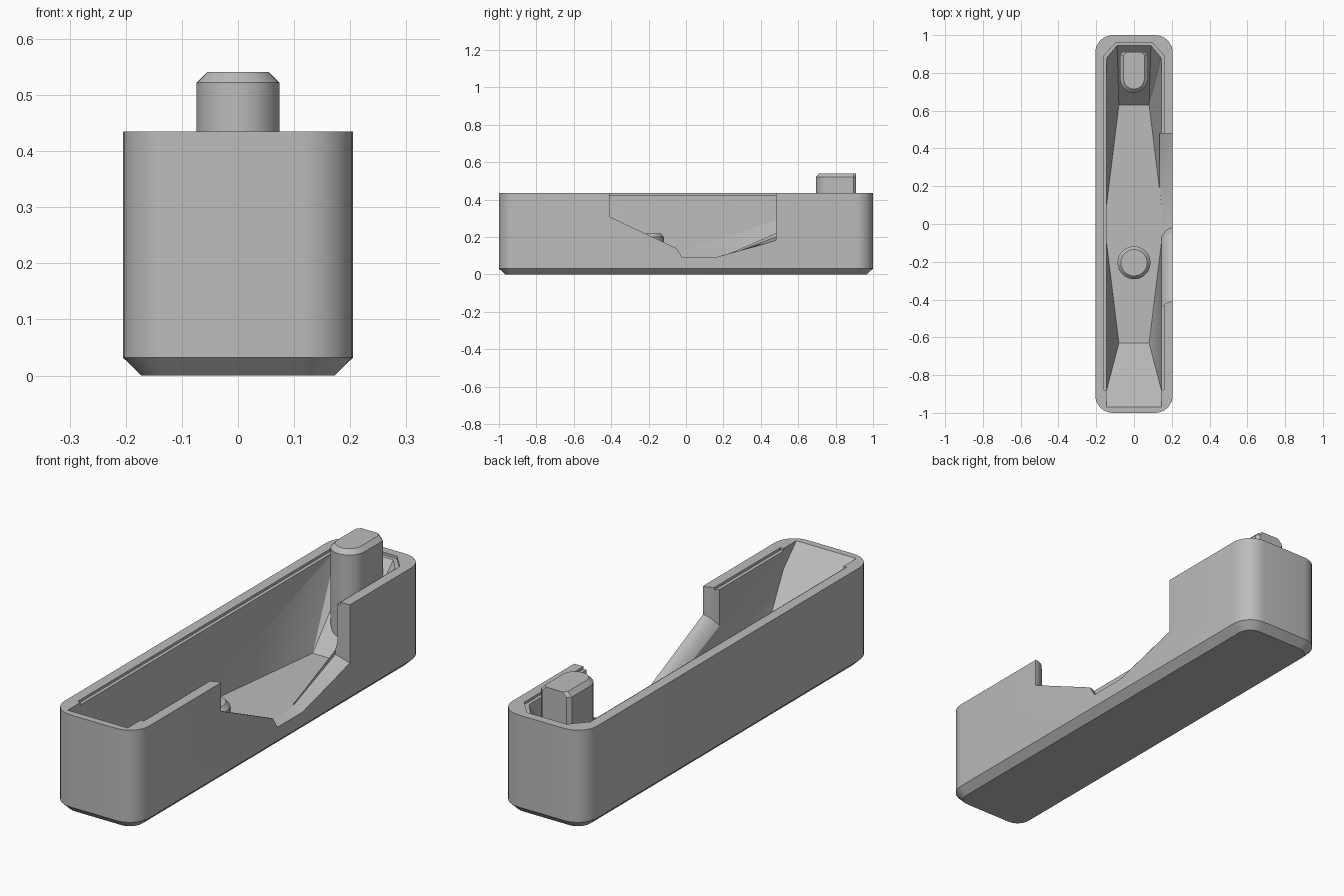
import bpy, bmesh, math

cube = bpy.data.objects.get("Cube")
if cube:
    bpy.data.objects.remove(cube, do_unlink=True)

grey = bpy.data.materials.new("light grey")
grey.use_nodes = True
colour = (0.5, 0.5, 0.5, 1)
grey.diffuse_color = colour
grey.node_tree.nodes["Principled BSDF"].inputs["Base Color"].default_value = colour


def finish(name, bm):
    bmesh.ops.recalc_face_normals(bm, faces=bm.faces)
    mesh = bpy.data.meshes.new(name)
    bm.to_mesh(mesh)
    bm.free()
    mesh.materials.append(grey)
    ob = bpy.data.objects.new(name, mesh)
    bpy.context.collection.objects.link(ob)
    return ob


def loft(name, rings):
    """Skin a stack of rings with equal point counts and cap both ends."""
    bm = bmesh.new()
    loops = [[bm.verts.new(p) for p in ring] for ring in rings]
    n = len(loops[0])
    for a, b in zip(loops, loops[1:]):
        for i in range(n):
            j = (i + 1) % n
            bm.faces.new((a[i], a[j], b[j], b[i]))
    bm.faces.new(loops[0])
    bm.faces.new(loops[-1])
    return finish(name, bm)


def hull(name, points):
    bm = bmesh.new()
    for p in points:
        bm.verts.new(p)
    bmesh.ops.convex_hull(bm, input=bm.verts)
    return finish(name, bm)


def mirrored(points):
    return [(s * x, y, z) for x, y, z in points for s in (1, -1)]


def rounded_rect(hx, hy, r, z, steps=8):
    ring = []
    for k, (sx, sy) in enumerate([(1, 1), (-1, 1), (-1, -1), (1, -1)]):
        for i in range(steps + 1):
            a = math.pi / 2 * (k + i / steps)
            ring.append((sx * (hx - r) + r * math.cos(a), sy * (hy - r) + r * math.sin(a), z))
    return ring


def post_ring(hw, front, back, z, corner=0.015, steps=16):
    """U-shaped outline: round at the front, flat with cut corners at the back."""
    ring = [(hw - corner, back, z), (-hw + corner, back, z), (-hw, back - corner, z)]
    for i in range(steps + 1):
        a = math.pi * (1 + i / steps)
        ring.append((hw * math.cos(a), front + hw + hw * math.sin(a), z))
    return ring + [(hw, back - corner, z)]


def circle(r, y, z, n=40):
    return [(r * math.cos(math.tau * i / n), y + r * math.sin(math.tau * i / n), z) for i in range(n)]


TOP, FLOOR = 0.435, 0.09

# Outer shell with a chamfered underside
body = loft("tray_body", [rounded_rect(0.172, 0.967, 0.06, 0),
                          rounded_rect(0.205, 1, 0.093, 0.032),
                          rounded_rect(0.205, 1, 0.093, TOP)])

# Hopper-shaped cavity, extended a little above the rim
cavity = hull("cavity_cutter", mirrored(
    [(0.145, -0.97, z) for z in (TOP, 0.5)] + [(0.145, 0.89, z) for z in (TOP, 0.5)]
    + [(0.09, 0.955, z) for z in (TOP, 0.5)]
    + [(0.145, -0.88, 0.344), (0.08, -0.63, FLOOR), (0.145, -0.1, FLOOR),
       (0.145, 0.1, FLOOR), (0.08, 0.63, FLOOR)]))

# Shallow ledge around the cavity mouth
ledge = hull("ledge_cutter", mirrored(
    [(x, y, z) for x, y in [(0.16, -0.88), (0.16, 0.89), (0.095, 0.962)] for z in (0.424, 0.5)]))

# Side opening, whose front slope rolls down towards the inside
sections = []
for x, drop in [(0.135, 0.06), (0.15, 0.037), (0.165, 0.018), (0.18, 0.006), (0.195, 0), (0.21, 0)]:
    t = drop / 0.06
    low = FLOOR + 0.001
    out = (x - 0.135) / 0.075
    profile = [(-0.41 - 0.04 * t, 0.5), (-0.41 - 0.04 * t, 0.31 - drop),
               (-0.05 - 0.05 * t, 0.14 - 0.5 * drop), (-0.02 - 0.07 * t, low),
               (0.2 - 0.05 * out, low), (0.48, 0.2 - 0.02 * out), (0.48, 0.5)]
    sections.append([(x, y, z) for y, z in profile])
opening = loft("opening_cutter", sections)

for cutter in (cavity, ledge, opening):
    mod = body.modifiers.new("cut", "BOOLEAN")
    mod.operation = "DIFFERENCE"
    mod.solver = "EXACT"
    mod.object = cutter
    bpy.context.view_layer.objects.active = body
    bpy.ops.object.modifier_apply(modifier=mod.name)
    bpy.data.objects.remove(cutter, do_unlink=True)

# Tall post at the back
post = loft("rear_post", [post_ring(0.074, 0.695, 0.91, 0.06),
                          post_ring(0.074, 0.695, 0.91, 0.522),
                          post_ring(0.055, 0.714, 0.91, 0.541)])

# Short round peg on the floor
peg = loft("floor_peg", [circle(0.087, -0.205, 0.06), circle(0.087, -0.205, 0.2),
                         circle(0.07, -0.205, 0.219)])

for ob in (body, post, peg):
    bpy.ops.object.select_all(action="DESELECT")
    ob.select_set(True)
    bpy.context.view_layer.objects.active = ob
    bpy.ops.object.shade_smooth_by_angle(angle=math.radians(25))
